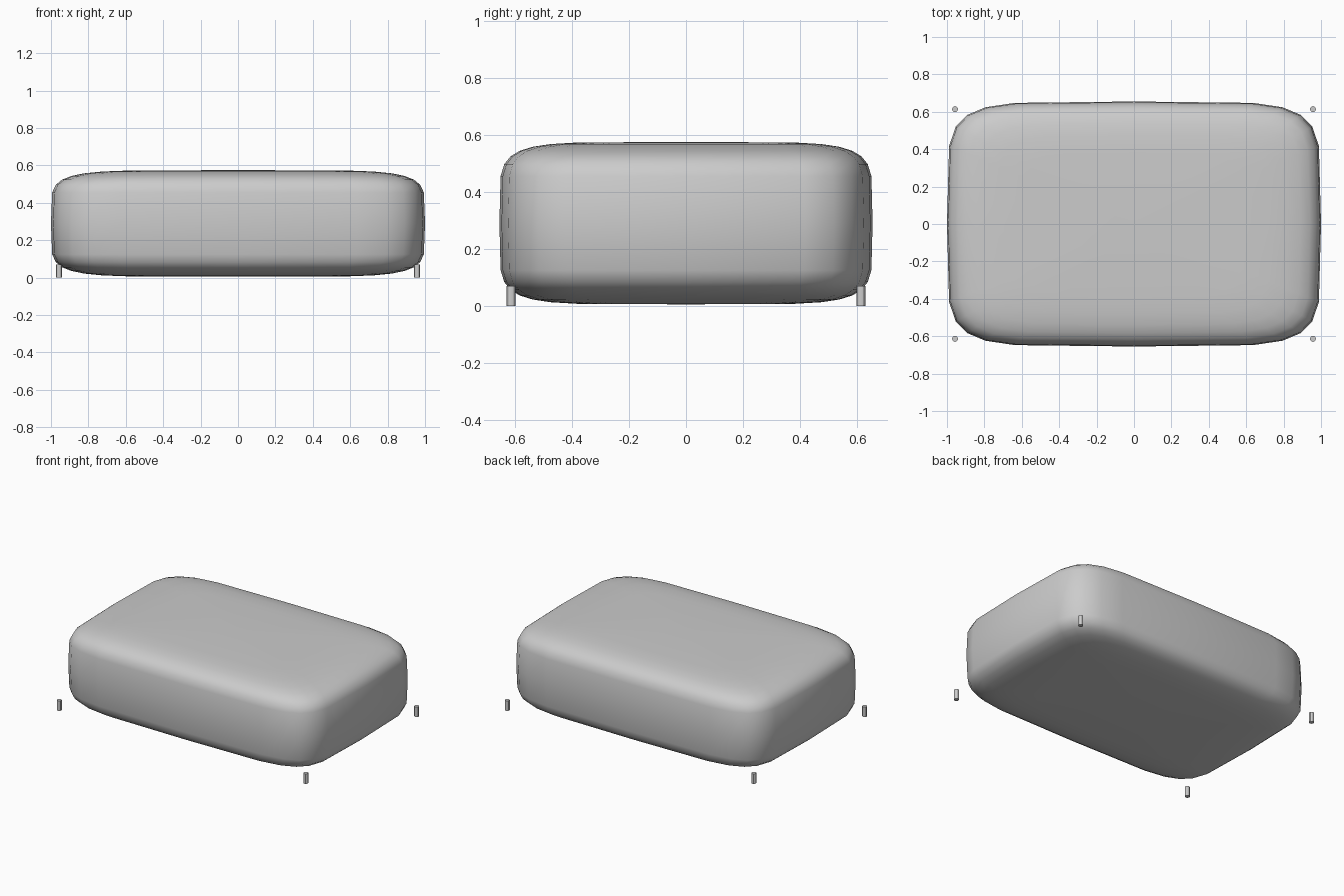
import bpy, bmesh
from math import copysign, sin, cos, pi

if "Cube" in bpy.data.objects:
    bpy.data.objects.remove(bpy.data.objects["Cube"])

HALF = (1.0, 0.655, 0.285)   # half sizes of the cushion
CENTRE_Z = 0.29
POWER = 1 / 3                # squareness of the rounded block
SEGMENTS, RINGS = 24, 16


def squash(v):
    return 0.0 if abs(v) < 1e-6 else copysign(abs(v) ** POWER, v)


# Cushion: a superellipsoid made ring by ring
bm = bmesh.new()
rings = []
for i in range(1, RINGS):
    lat = -pi / 2 + pi * i / RINGS
    ring = []
    for j in range(SEGMENTS):
        lon = 2 * pi * j / SEGMENTS
        ring.append(bm.verts.new((
            HALF[0] * squash(cos(lat)) * squash(cos(lon)),
            HALF[1] * squash(cos(lat)) * squash(sin(lon)),
            CENTRE_Z + HALF[2] * squash(sin(lat)))))
    rings.append(ring)
bottom = bm.verts.new((0, 0, CENTRE_Z - HALF[2]))
top = bm.verts.new((0, 0, CENTRE_Z + HALF[2]))
for j in range(SEGMENTS):
    k = (j + 1) % SEGMENTS
    bm.faces.new((bottom, rings[0][k], rings[0][j]))
    bm.faces.new((top, rings[-1][j], rings[-1][k]))
    for low, high in zip(rings, rings[1:]):
        bm.faces.new((low[j], low[k], high[k], high[j]))
for f in bm.faces:
    f.smooth = True
mesh = bpy.data.meshes.new("cushion")
bm.to_mesh(mesh)
bm.free()
bpy.context.collection.objects.link(bpy.data.objects.new("cushion", mesh))

# Four small round feet at the corners
for side, sx in (("left", -1), ("right", 1)):
    for end, sy in (("front", -1), ("back", 1)):
        bpy.ops.mesh.primitive_cylinder_add(
            vertices=12, radius=0.016, depth=0.07,
            location=(sx * 0.957, sy * 0.614, 0.035))
        bpy.context.object.name = f"{end}_{side}_foot"
        bpy.ops.object.shade_smooth_by_angle()
